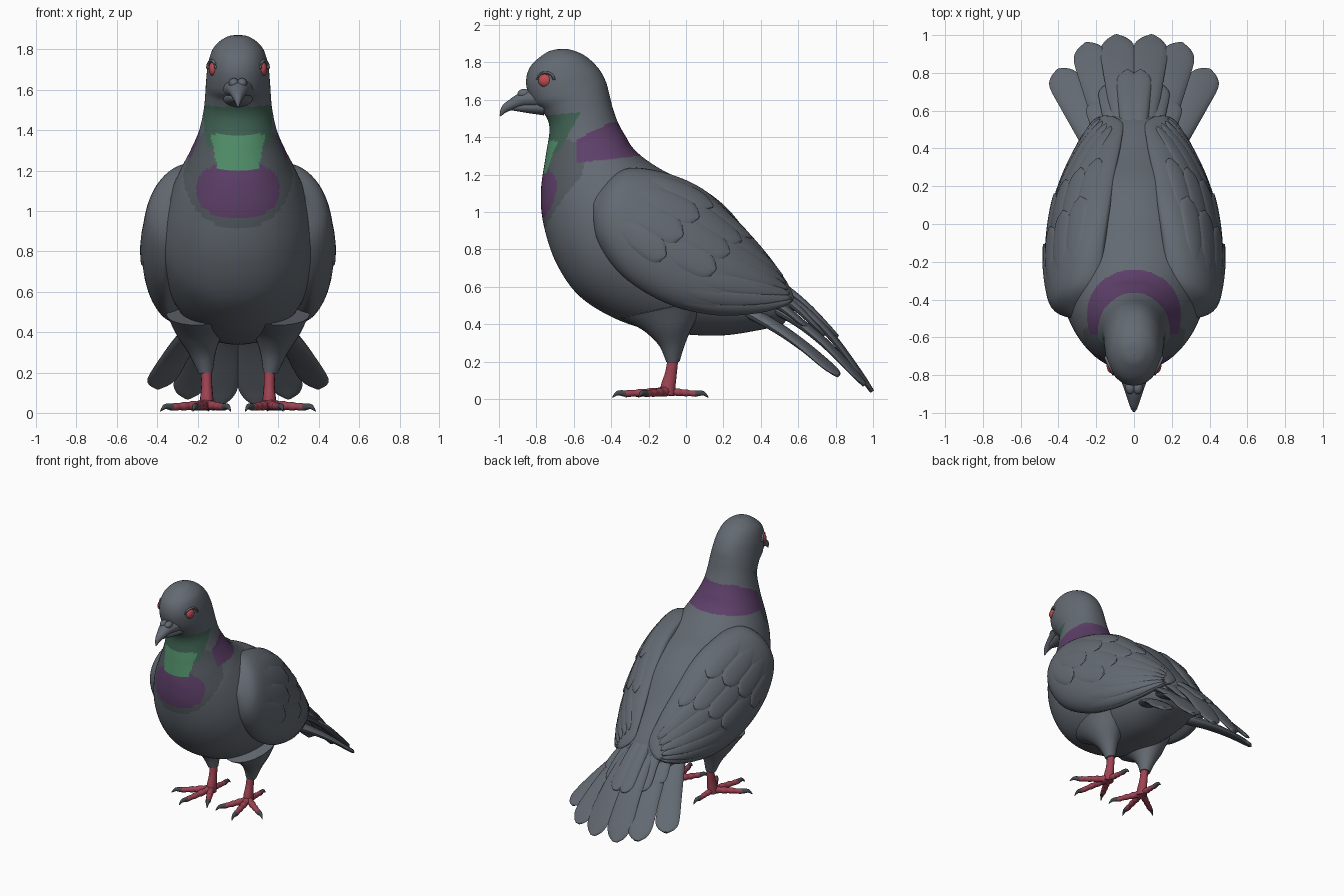
import bpy, bmesh, math
from mathutils import Vector

cube = bpy.data.objects.get("Cube")
if cube:
    bpy.data.objects.remove(cube, do_unlink=True)


def material(name, rgb):
    m = bpy.data.materials.new(name)
    m.use_nodes = True
    m.diffuse_color = (*rgb, 1)
    m.node_tree.nodes["Principled BSDF"].inputs["Base Color"].default_value = (*rgb, 1)
    return m


GREY = material("slate grey", (.125, .143, .167))
DARK = material("dark slate", (.09, .105, .118))
PURPLE = material("purple sheen", (.11, .05, .14))
GREEN = material("green sheen", (.08, .27, .14))
DEEP = material("deep green", (.05, .12, .085))
EYE = material("eye red", (.5, .07, .08))
LEG = material("leg red", (.34, .055, .085))
CLAW = material("claw grey", (.06, .068, .078))


def sample(keys, u):
    """Smooth interpolation through a list of key tuples, u from 0 to 1."""
    last = len(keys) - 1
    x = min(max(u, 0), 1) * last
    i = min(int(x), last - 1)
    f = x - i
    a, b, c, d = (keys[min(max(i + k, 0), last)] for k in (-1, 0, 1, 2))
    return [q + .5 * f * (r - p + f * (2 * p - 5 * q + 4 * r - s + f * (3 * (q - r) + s - p)))
            for p, q, r, s in zip(a, b, c, d)]


def loft(bm, rings, side=1):
    """Skin closed rings of points and cap both ends."""
    rows = [[bm.verts.new((p[0] * side, p[1], p[2])) for p in ring] for ring in rings]
    n = len(rows[0])
    for a, b in zip(rows, rows[1:]):
        for j in range(n):
            k = (j + 1) % n
            bm.faces.new((a[j], a[k], b[k], b[j]))
    bm.faces.new(rows[0])
    bm.faces.new(rows[-1])


def tube(bm, keys, side=1, steps=14, n=14):
    """Sweep an ellipse along keys of (x, y, z, half width, half depth)."""
    rings = []
    for i in range(steps + 1):
        u = i / steps
        x, y, z, w, h = sample(keys, u)
        t = Vector(sample(keys, u + .02)[:3]) - Vector(sample(keys, u - .02)[:3])
        t.normalize()
        across = t.cross(Vector((0, 1, 0) if abs(t.z) > .9 else (0, 0, 1))).normalized()
        up = across.cross(t)
        angles = [math.tau * j / n for j in range(n)]
        rings.append([Vector((x, y, z)) + across * (max(w, .002) * math.cos(a))
                      + up * (max(h, .002) * math.sin(a)) for a in angles])
    loft(bm, rings, side)


def ball(bm, centre, size):
    made = bmesh.ops.create_uvsphere(bm, u_segments=20, v_segments=12, radius=1)
    for v in made["verts"]:
        v.co = Vector([c + s * q for c, s, q in zip(centre, size, v.co)])


def finish(bm, name, mats, rule=None):
    bmesh.ops.recalc_face_normals(bm, faces=bm.faces)
    for f in bm.faces:
        f.smooth = True
        if rule:
            f.material_index = rule(f.calc_center_median())
    mesh = bpy.data.meshes.new(name)
    bm.to_mesh(mesh)
    bm.free()
    for m in mats:
        mesh.materials.append(m)
    mesh.set_sharp_from_angle(angle=math.radians(45))
    bpy.context.collection.objects.link(bpy.data.objects.new(name, mesh))


# Body, neck and head: rings of (front y, front z, back y, back z, half width)
BODY = [(.52, .4, .6, .5, .14), (.4, .37, .54, .62, .21), (.2, .34, .38, .82, .27),
        (0, .345, .22, 1.02, .33), (-.2, .37, .06, 1.14, .37), (-.4, .44, -.08, 1.2, .385),
        (-.58, .56, -.17, 1.25, .38), (-.7, .74, -.24, 1.3, .345), (-.765, .95, -.29, 1.35, .295),
        (-.775, 1.12, -.32, 1.4, .245), (-.75, 1.3, -.36, 1.47, .195), (-.73, 1.45, -.39, 1.55, .17),
        (-.765, 1.535, -.41, 1.63, .162), (-.825, 1.59, -.43, 1.7, .158), (-.855, 1.69, -.47, 1.77, .148),
        (-.83, 1.78, -.54, 1.835, .12), (-.75, 1.85, -.62, 1.868, .06), (-.69, 1.87, -.68, 1.87, .005)]


def plumage(c):
    x, y, z = abs(c.x), c.y, c.z
    if y > -.59 and 1.26 + .12 * (y + .6) < z < min(1.39 + .5 * (y + .58), 1.478):
        return 2
    if y < -.6 and 1.19 + .25 * x < z <= 1.38 and x < .1 + .2 * (z - 1.2):
        return 3
    if 1.32 < z < 1.53 + .1 * (y + .6) and y < -.56 - .55 * (1.54 - z):
        return 4
    if y < -.5 and (x / .205) ** 2.5 + abs((z - 1.105) / .135) ** 2.5 < 1:
        return 2
    return int(y < -.55 and (x / .27) ** 2 + ((z - 1.18) / .27) ** 2 < 1)


bm = bmesh.new()
rings = []
for i in range(201):
    fy, fz, by, bz, w = sample(BODY, i / 200)
    ring = []
    for j in range(120):
        c, s = math.cos(math.tau * j / 120), math.sin(math.tau * j / 120)
        ring.append((w * math.copysign(abs(s) ** .93, s), (fy + by) / 2 + (fy - by) / 2 * c,
                     (fz + bz) / 2 + (fz - bz) / 2 * c))
    rings.append(ring)
loft(bm, rings)
finish(bm, "body", [GREY, DARK, PURPLE, GREEN, DEEP], plumage)

# Beak: hooked upper bill, lower bill and the swollen base
bm = bmesh.new()
tube(bm, [(0, -.78, 1.61, .085, .06), (0, -.87, 1.6, .054, .042), (0, -.93, 1.575, .034, .03),
          (0, -.97, 1.55, .019, .021), (0, -.993, 1.513, .003, .004)])
tube(bm, [(0, -.76, 1.56, .075, .045), (0, -.86, 1.56, .042, .03), (0, -.945, 1.555, .012, .01)])
for side in (1, -1):
    ball(bm, (side * .02, -.865, 1.632), (.026, .036, .026))
finish(bm, "beak", [GREY])

# Wing: rings of (top xyz, bottom xyz, bulge)
WING = [(.23, -.42, 1.16, .32, -.5, 1.02, .045), (.19, -.3, 1.225, .36, -.47, .84, .155),
        (.17, -.1, 1.2, .37, -.33, .65, .192), (.14, .1, 1.11, .36, -.1, .51, .195),
        (.11, .28, .94, .33, .15, .45, .17), (.075, .43, .77, .28, .38, .46, .115),
        (.06, .53, .63, .22, .53, .5, .05), (.11, .57, .56, .16, .575, .53, .015)]


def wing_point(u, t, lift=0):
    """Point on the wing: t runs from -1 at the top edge to 1 at the bottom edge."""
    k = sample(WING, u)
    top, low = Vector(k[:3]), Vector(k[3:6])
    half = (low - top) / 2
    out = Vector((-half.z, 0, half.x)).normalized()
    bulge = max(k[6], .01) + lift
    c, s = math.cos(t * math.pi / 2), math.sin(t * math.pi / 2)
    return (top + low) / 2 + (half + half.normalized() * lift) * s + out * bulge * (c if c > 0 else c * .4)


def wing_feather(bm, side, u0, u1, t0, t1, width):
    """Thin vane following the wing surface, lifting towards a rounded tip."""
    rings = []
    for i in range(21):
        s = i / 20
        w = width * (.55 + .45 * min(s * 2, 1)) * math.sqrt(max(1 - max((s - .8) / .2, 0) ** 2, .01))
        ring = []
        for j in range(12):
            a = math.tau * j / 12
            ring.append(wing_point(u0 + (u1 - u0) * s, t0 + (t1 - t0) * s + w * math.cos(a),
                                   -.012 + .016 * s + .008 * math.sin(a)))
        rings.append(ring)
    loft(bm, rings, side)


# Tail vanes and their coverts: root xyz, tip xyz, half width, arch
VANES = [(.17, .35, .46, .4, .815, .125, .083, .025), (.1, .38, .53, .25, .955, .075, .09, .06),
         (.03, .42, .6, .095, .995, .04, .092, .09)]
COVERTS = [(.13, .36, .55, .2, .65, .38, .065, .03), (.08, .38, .62, .13, .74, .34, .065, .035),
           (.02, .4, .66, .035, .81, .33, .058, .035)]
TOES = [((.21, -.335), 1), ((.335, -.22), 1), ((.065, -.27), 1), ((.15, .06), .9)]

for side, name in ((1, "left"), (-1, "right")):
    bm = bmesh.new()
    loft(bm, [[wing_point(i / 40, -1 + 4 * j / 48) for j in range(48)] for i in range(41)], side)
    finish(bm, name + "_wing", [GREY])

    # Long flight feathers, then two rows of coverts
    bm = bmesh.new()
    for i in range(6):
        t = .88 - .24 * i
        wing_feather(bm, side, .28 + .03 * i, .96 - .025 * i, t, t - .1, .15)
    for row, end in enumerate((.64, .48)):
        for i in range(4):
            t = -.6 + .27 * i + .08 * row
            wing_feather(bm, side, end - .32, end - .03 * i, t, t, .15)
    finish(bm, name + "_wing_feathers", [GREY])

    bm = bmesh.new()
    for rx, ry, rz, tx, ty, tz, w, arch in VANES + COVERTS:
        root, tip = Vector((rx, ry, rz)), Vector((tx, ty, tz))
        keys = []
        for s, k in ((0, .75), (.33, .85), (.62, .95), (.87, 1), (.96, .7), (1, .2)):
            p = root.lerp(tip, s) + Vector((0, 0, arch * math.sin(math.pi * s)))
            keys.append((*p, w * k, .034 - .022 * s))
        tube(bm, keys, side, 24)
    finish(bm, name + "_tail_feathers", [GREY])

    # Feathered thigh
    bm = bmesh.new()
    tube(bm, [(.19, -.11, .49, .165, .25), (.187, -.09, .4, .12, .15), (.175, -.075, .3, .068, .075),
              (.16, -.07, .2, .036, .036)], side, n=20)
    finish(bm, name + "_thigh", [GREY])

    # Scaly shank, toes and claws
    bm = bmesh.new()
    claws = bmesh.new()
    tube(bm, [(.158, -.065, .25, .028, .028), (.155, -.08, .14, .027, .032),
              (.155, -.095, .07, .033, .04), (.157, -.1, .02, .036, .04)], side)
    base = Vector((.157, -.1, .04))
    for (tx, ty), size in TOES:
        tip = Vector((tx, ty, .028))
        keys = []
        for i in range(9):
            r = size * (.028 - .0012 * i) * (1 if i % 2 else .84)
            p = base.lerp(tip, i / 8)
            keys.append((*p, r, r))
        tube(bm, keys, side, 24, 10)
        ahead = (tip - base).normalized()
        end = tip + ahead * .06
        tube(claws, [(*(tip - ahead * .01), .018, .018), (*(tip + ahead * .03 + Vector((0, 0, .005))), .012, .013),
                     (end.x, end.y, .008, .002, .002)], side, 8, 10)
    finish(bm, name + "_foot", [LEG])
    finish(claws, name + "_claws", [CLAW])

    # Eye with its lid
    bm = bmesh.new()
    ball(bm, (side * .119, -.75, 1.703), (.026, .04, .037))
    finish(bm, name + "_eye", [EYE])
    bm = bmesh.new()
    tube(bm, [(.13 + .02 * math.cos(a), -.75 + .044 * math.cos(a), 1.706 + .038 * math.sin(a), .008, .008)
              for a in (math.pi * i / 8 for i in range(9))], side, 20, 8)
    finish(bm, name + "_eyelid", [GREY])
